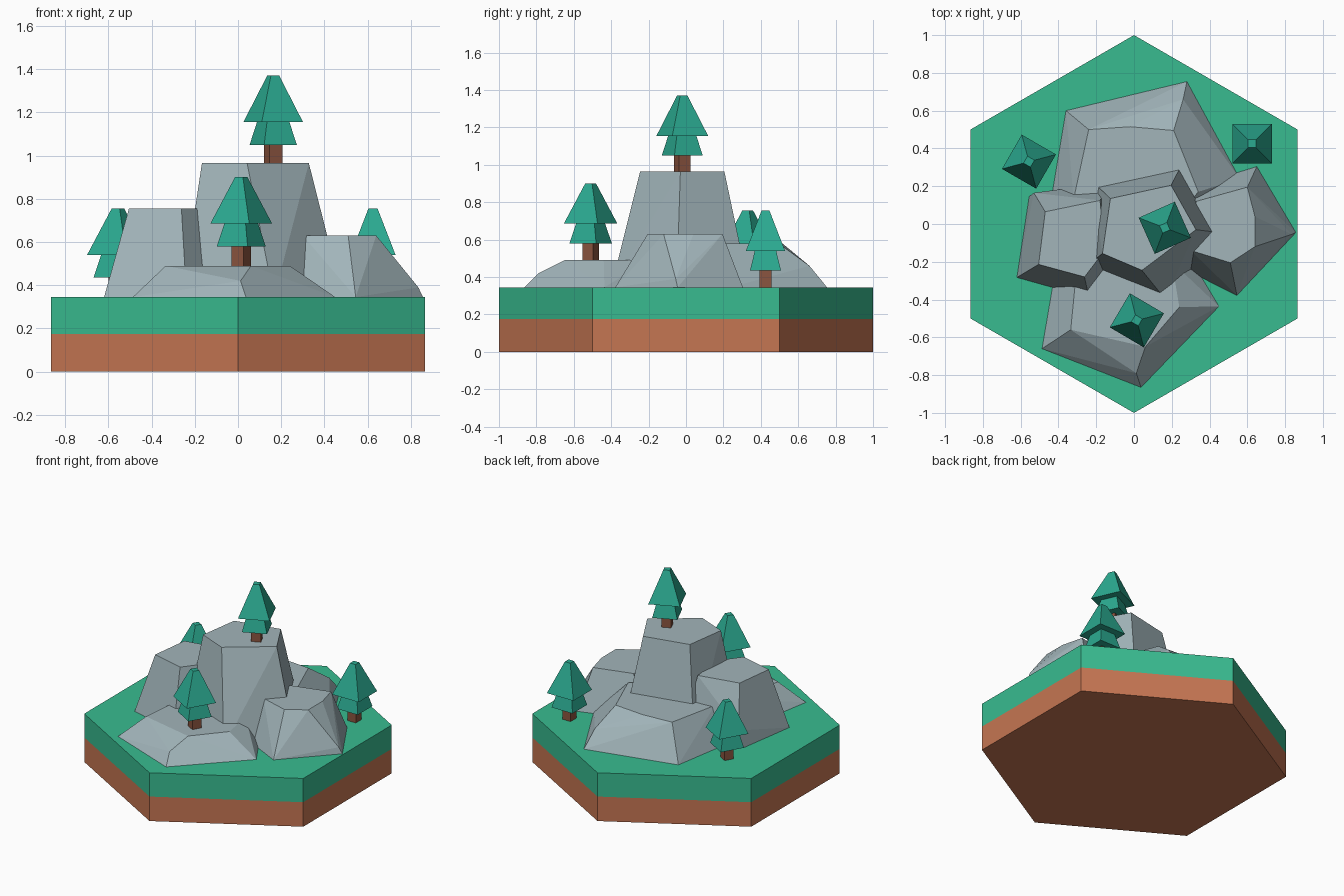
import bpy, bmesh
from math import sin, cos, radians, tau

if "Cube" in bpy.data.objects:
    bpy.data.objects.remove(bpy.data.objects["Cube"])


def material(name, rgb):
    m = bpy.data.materials.new(name)
    m.diffuse_color = (*rgb, 1)
    m.use_nodes = True
    m.node_tree.nodes["Principled BSDF"].inputs["Base Color"].default_value = m.diffuse_color
    return m


GRASS = material("grass", (0.04, 0.50, 0.28))
DIRT = material("dirt", (0.56, 0.18, 0.085))
STONE = material("stone", (0.36, 0.46, 0.49))
LEAF = material("foliage", (0.024, 0.40, 0.28))
BARK = material("bark", (0.26, 0.09, 0.05))


def finish(name, bm, mat):
    bmesh.ops.recalc_face_normals(bm, faces=bm.faces)
    me = bpy.data.meshes.new(name)
    bm.to_mesh(me)
    bm.free()
    me.materials.append(mat)
    ob = bpy.data.objects.new(name, me)
    bpy.context.collection.objects.link(ob)
    return ob


def frustum(name, sides, x, y, z0, z1, r0, r1, angle, mat):
    bm = bmesh.new()
    rings = []
    for z, r in ((z0, r0), (z1, r1)):
        rings.append([bm.verts.new((x + r * cos(radians(angle) + tau * i / sides),
                                    y + r * sin(radians(angle) + tau * i / sides), z))
                      for i in range(sides)])
    a, b = rings
    bm.faces.new(a[::-1])
    bm.faces.new(b)
    for i in range(sides):
        j = (i + 1) % sides
        bm.faces.new((a[i], a[j], b[j], b[i]))
    return finish(name, bm, mat)


GROUND = 0.345


def rock(name, top_z, base, top, extra=()):
    # faceted boulder: hull of a base outline, a top outline and bevel points
    bm = bmesh.new()
    pts = [(x, y, GROUND) for x, y in base] + [(x, y, top_z) for x, y in top] + list(extra)
    verts = [bm.verts.new(p) for p in pts]
    res = bmesh.ops.convex_hull(bm, input=verts)
    loose = [v for v in bm.verts if not v.link_faces]
    bmesh.ops.delete(bm, geom=loose, context='VERTS')
    bmesh.ops.dissolve_limit(bm, angle_limit=radians(3), verts=bm.verts, edges=bm.edges)
    return finish(name, bm, STONE)


def tree(name, x, y, z, angle):
    frustum(name + "_trunk", 4, x, y, z - 0.01, z + 0.10, 0.046, 0.046, angle, BARK)
    frustum(name + "_lower_branches", 4, x, y, z + 0.09, z + 0.197, 0.117, 0.08, angle, LEAF)
    frustum(name + "_upper_branches", 4, x, y, z + 0.195, z + 0.41, 0.148, 0.03, angle, LEAF)


# hexagonal tile
frustum("dirt_layer", 6, 0, 0, 0, 0.175, 1, 1, 90, DIRT)
frustum("grass_layer", 6, 0, 0, 0.175, GROUND, 1, 1, 90, GRASS)

# rock cluster
rock("back_rock", 0.58,
     [(-0.36, 0.60), (0.28, 0.754), (0.56, 0.24), (0.45, -0.05), (-0.2, -0.1), (-0.44, 0.12)],
     [(-0.24, 0.59 - 0.09), (-0.02, 0.515), (0.21, 0.495), (0.34, 0.17), (0.2, 0.0), (-0.32, 0.13)],
     [(0.26, 0.66, 0.46)])
rock("left_rock", 0.755,
     [(-0.555, 0.146), (-0.62, -0.283), (-0.238, -0.39), (-0.08, -0.18), (-0.12, 0.22)],
     [(-0.47, 0.065), (-0.505, -0.214), (-0.262, -0.28), (-0.155, -0.14), (-0.18, 0.125)],
     [(-0.53, 0.165, 0.47)])
rock("centre_rock", 0.965,
     [(-0.225, 0.23), (0.264, 0.336), (0.485, -0.05), (0.167, -0.40), (-0.26, -0.23)],
     [(-0.125, 0.135), (0.196, 0.205), (0.328, -0.03), (0.042, -0.245), (-0.167, -0.156)])
rock("front_rock", 0.49,
     [(-0.487, -0.66), (0.037, -0.865), (0.45, -0.436), (0.29, -0.17), (-0.40, -0.15)],
     [(-0.335, -0.56), (0.06, -0.65), (0.24, -0.44), (0.2, -0.2), (-0.30, -0.2)],
     [(0.012, -0.79, 0.42)])
rock("right_rock", 0.63,
     [(0.65, 0.304), (0.857, -0.045), (0.545, -0.378), (0.27, -0.24), (0.25, 0.18)],
     [(0.60, 0.195), (0.64, 0.04), (0.64, -0.12), (0.51, -0.205), (0.30, -0.14), (0.33, 0.12)],
     [(0.835, -0.055, 0.39)])

# pine trees
tree("summit_tree", 0.163, -0.02, 0.96, 69)
tree("front_tree", 0.015, -0.51, 0.49, 14.5)
tree("left_tree", -0.556, 0.33, GROUND, 15)
tree("right_tree", 0.625, 0.425, GROUND, 45)
